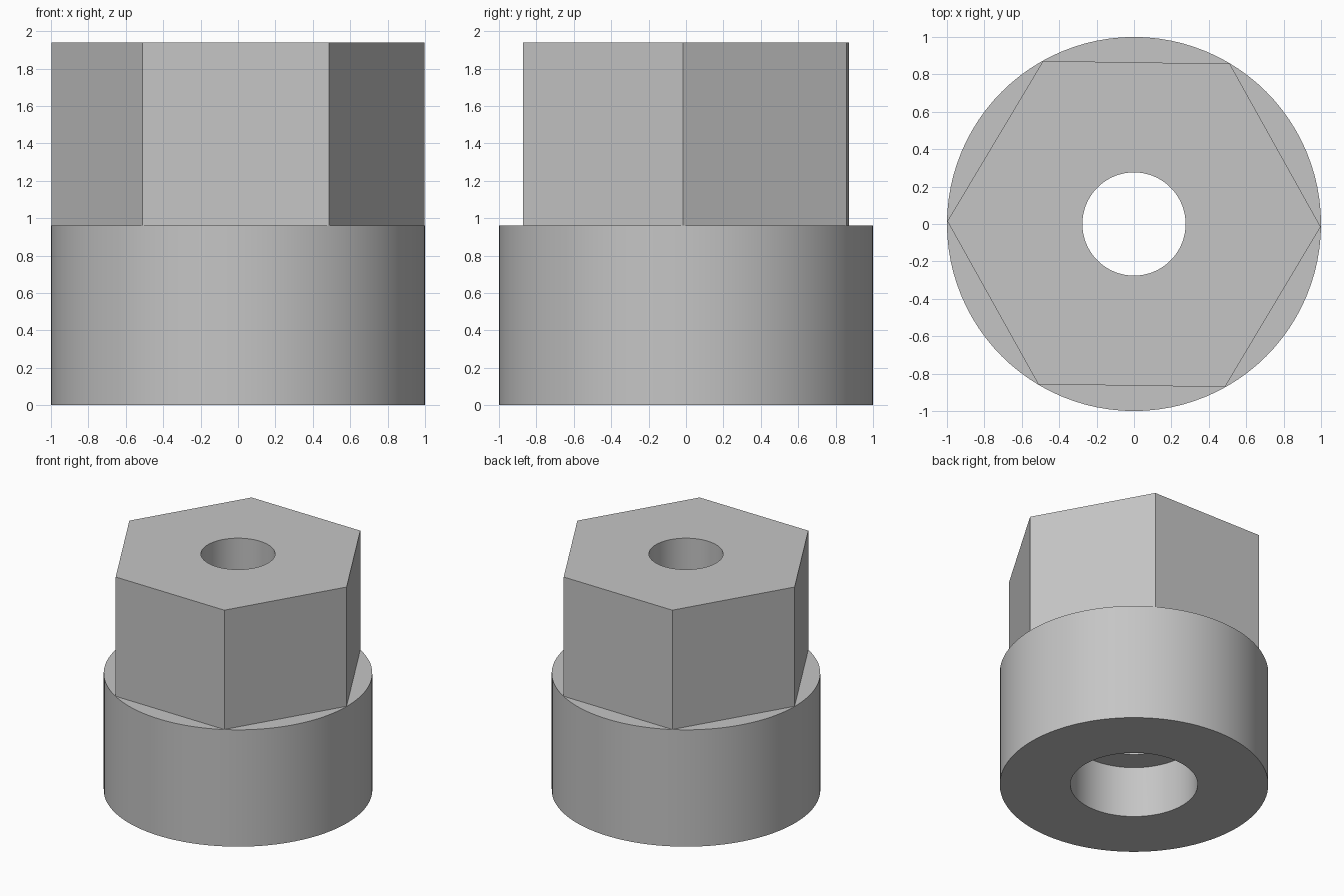
import bpy
import math

cube = bpy.data.objects.get("Cube")
if cube:
    bpy.data.objects.remove(cube, do_unlink=True)

# Single plain grey
grey = bpy.data.materials.new("plain_grey")
grey.use_nodes = True
colour = (0.56, 0.56, 0.56, 1)
grey.diffuse_color = colour
grey.node_tree.nodes["Principled BSDF"].inputs["Base Color"].default_value = colour


def prism(name, sides, radius, bottom, top, turn=0.0):
    """Upright prism or cylinder between two heights."""
    bpy.ops.mesh.primitive_cylinder_add(
        vertices=sides, radius=radius, depth=top - bottom,
        location=(0, 0, (bottom + top) / 2), rotation=(0, 0, math.radians(turn)))
    obj = bpy.context.object
    obj.name = name
    obj.data.materials.append(grey)
    return obj


def combine(target, tool, operation):
    """Apply a boolean and discard the tool."""
    mod = target.modifiers.new(operation.lower(), "BOOLEAN")
    mod.operation = operation
    mod.solver = "EXACT"
    mod.object = tool
    bpy.context.view_layer.objects.active = target
    bpy.ops.object.modifier_apply(modifier=mod.name)
    bpy.data.objects.remove(tool, do_unlink=True)


ROUND = 96
SHOULDER, TOP = 0.96, 1.94

# Round base with a slightly turned hexagonal head
body = prism("hex_head_spacer", ROUND, 1.0, 0, SHOULDER)
combine(body, prism("hex_head", 6, 0.998, 0.7, TOP, 29.15), "UNION")

# Through bore and wide counterbore in the underside
combine(body, prism("bore_cutter", ROUND, 0.276, -0.2, TOP + 0.2), "DIFFERENCE")
combine(body, prism("counterbore_cutter", ROUND, 0.474, -0.2, 0.42), "DIFFERENCE")

# Smooth round walls, crisp edges
bpy.ops.object.select_all(action="DESELECT")
body.select_set(True)
bpy.context.view_layer.objects.active = body
bpy.ops.object.shade_smooth_by_angle(angle=math.radians(30))
